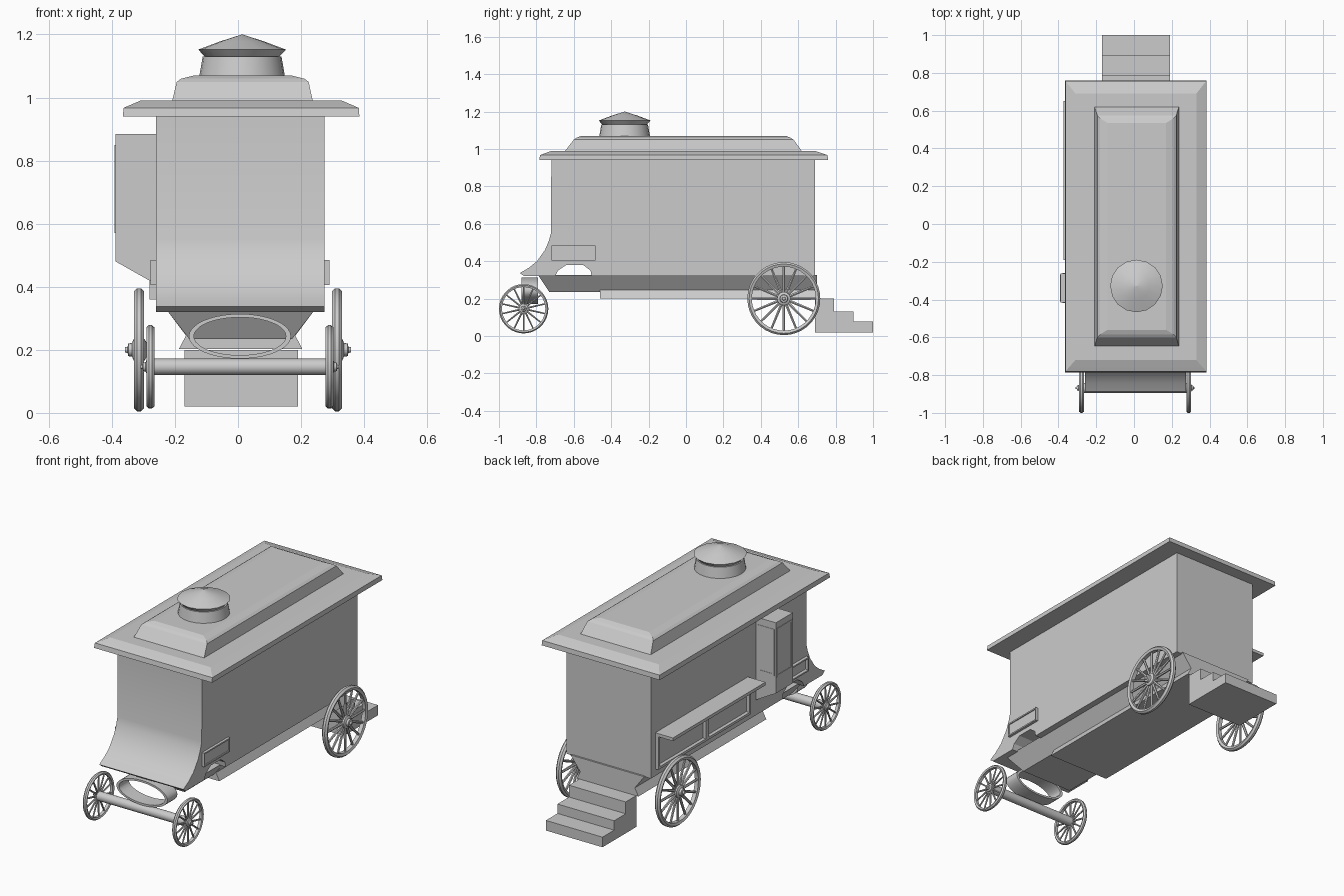
import bpy, bmesh, math
from mathutils import Matrix, Vector

if "Cube" in bpy.data.objects:
    bpy.data.objects.remove(bpy.data.objects["Cube"])


def finish(name, bm, smooth=None):
    bmesh.ops.recalc_face_normals(bm, faces=bm.faces)
    me = bpy.data.meshes.new(name)
    bm.to_mesh(me)
    bm.free()
    ob = bpy.data.objects.new(name, me)
    bpy.context.collection.objects.link(ob)
    if smooth:
        bpy.context.view_layer.objects.active = ob
        bpy.ops.object.select_all(action='DESELECT')
        ob.select_set(True)
        bpy.ops.object.shade_smooth_by_angle(angle=math.radians(smooth))
    return ob


def loft(bm, rings, closed=False):
    vs = [[bm.verts.new(p) for p in r] for r in rings]
    n = len(vs[0])
    pairs = list(zip(vs, vs[1:])) + ([(vs[-1], vs[0])] if closed else [])
    for a, b in pairs:
        for i in range(n):
            j = (i + 1) % n
            bm.faces.new((a[i], a[j], b[j], b[i]))
    if not closed:
        bm.faces.new(vs[0])
        bm.faces.new(vs[-1])


def prism(name, pts, axis, a, b, smooth=None):
    """Extrude a profile: axis x uses (y, z) points, axis y uses (x, z) points."""
    bm = bmesh.new()
    place = (lambda p, t: (t, *p)) if axis == 'x' else (lambda p, t: (p[0], t, p[1]))
    loft(bm, [[place(p, t) for p in pts] for t in (a, b)])
    return finish(name, bm, smooth)


def add_box(bm, x0, x1, y0, y1, z0, z1):
    loft(bm, [[(x0, y0, z), (x1, y0, z), (x1, y1, z), (x0, y1, z)] for z in (z0, z1)])


def box(name, *d):
    bm = bmesh.new()
    add_box(bm, *d)
    return finish(name, bm)


def tiers(name, rows):
    """Stack of rectangles (x0, x1, y0, y1, z) joined into one hull."""
    bm = bmesh.new()
    loft(bm, [[(x0, y0, z), (x1, y0, z), (x1, y1, z), (x0, y1, z)] for x0, x1, y0, y1, z in rows])
    return finish(name, bm)


def frame_x(name, x0, x1, y0, y1, z0, z1, w):
    """Rectangular trim lying on a side wall."""
    bm = bmesh.new()
    add_box(bm, x0, x1, y0, y1, z0, z0 + w)
    add_box(bm, x0, x1, y0, y1, z1 - w, z1)
    add_box(bm, x0, x1, y0, y0 + w, z0 + w, z1 - w)
    add_box(bm, x0, x1, y1 - w, y1, z0 + w, z1 - w)
    return finish(name, bm)


def turned(bm, prof, n, mat, closed=False):
    """Revolve (radius, height) points about local z, then place with mat."""
    loft(bm, [[mat @ Vector((r * math.cos(2 * math.pi * i / n), r * math.sin(2 * math.pi * i / n), h))
               for i in range(n)] for r, h in prof], closed)


def wheel(name, x, y, z, R, spokes, side):
    bm = bmesh.new()
    m = Matrix.Translation((x, y, z)) @ Matrix.Rotation(side * math.pi / 2, 4, 'Y')
    k = R / 0.195
    w, t = 0.0165 * k ** .7, 0.024 * k
    # rim and hub
    turned(bm, [(R - t, -w * .7), (R - t * .4, -w), (R, -w * .4), (R, w * .4),
                (R - t * .4, w), (R - t, w * .7)], 36, m, True)
    turned(bm, [(.022 * k, -.025 * k), (.036 * k, -.016 * k), (.036 * k, .016 * k), (.022 * k, .022 * k),
                (.02 * k, .034 * k), (.01 * k, .036 * k), (.008 * k, .045 * k)], 16, m)
    # spokes
    for i in range(spokes):
        s = m @ Matrix.Rotation(2 * math.pi * i / spokes, 4, 'Z') @ Matrix.Rotation(math.pi / 2, 4, 'Y')
        turned(bm, [(.0085 * k, .03 * k), (.0065 * k, R - t * .8)], 6, s)
    return finish(name, bm, 40)


# body: side profile with flared front and arch notch
body = [(.69, .94), (-.72, .94), (-.722, .55), (-.733, .51), (-.754, .46), (-.797, .40), (-.84, .365), (-.888, .337),
        (-.866, .32), (-.70, .32), (-.685, .35), (-.64, .38), (-.55, .38), (-.51, .35), (-.505, .32), (.69, .32)]
prism('body', body, 'x', -.26, .275, 25)

# roof and raised upper roof
tiers('roof', [(-.365, .385, -.785, .76, .94), (-.363, .383, -.78, .757, .967),
               (-.345, .365, -.76, .735, .975), (-.31, .33, -.72, .69, .99)])
tiers('upper_roof', [(-.21, .238, -.65, .622, .985), (-.194, .224, -.60, .575, .1 + .95),
                     (-.18, .21, -.585, .56, 1.06), (-.14, .17, -.56, .535, 1.07)])

# roof vent with conical cap
bm = bmesh.new()
at = Matrix.Translation((.013, -.328, 0))
turned(bm, [(.137, 1.06), (.125, 1.13)], 24, at)
turned(bm, [(.118, 1.13), (.123, 1.135), (.139, 1.152), (.07, 1.178), (.001, 1.2)], 16, at)
finish('roof_vent', bm, 30)

# underbody: slanted skirts that flare out again at the bottom
prism('underbody', [(-.225, .325), (-.165, .245), (-.188, .202), (.204, .202), (.182, .245), (.242, .325)], 'y', -.46, .70)
bm = bmesh.new()
loft(bm, [[(-.225, -.79, .325), (.242, -.79, .325), (.242, -.46, .325), (-.225, -.46, .325)],
          [(-.155, -.73, .235), (.172, -.73, .235), (.172, -.46, .235), (-.155, -.46, .235)]])
finish('front_underbody', bm)

# rear steps
prism('rear_steps', [(.69, .02), (1, .02), (1, .078), (.895, .078), (.895, .132), (.79, .132), (.79, .20), (.69, .20)],
      'x', -.17, .19)

# front leaf spring: elliptical band
bm = bmesh.new()
ell = lambda a, b, y: [(.006 + a * math.cos(i * math.pi / 20), y, .243 + b * math.sin(i * math.pi / 20)) for i in range(40)]
loft(bm, [ell(.162, .071, -.88), ell(.162, .071, -.79), ell(.146, .06, -.79), ell(.146, .06, -.88)], True)
finish('leaf_spring', bm, 40)

# front axle and wheels
bm = bmesh.new()
turned(bm, [(.026, -.275), (.026, .285)], 20, Matrix.Translation((0, -.868, .146)) @ Matrix.Rotation(math.pi / 2, 4, 'Y'))
finish('front_axle', bm, 40)
for label, s in (('left', -1), ('right', 1)):
    wheel('front_wheel_' + label, .006 + s * .284, -.868, .146, .132, 14, s)
    wheel('rear_wheel_' + label, s * .314, .523, .2, .195, 16, s)

# small framed panels near the front on both sides
frame_x('side_panel_right', .27, .29, -.72, -.485, .405, .485, .008)
box('side_panel_fill_right', .27, .284, -.715, -.49, .41, .48)
frame_x('side_panel_left', -.278, -.255, -.72, -.485, .405, .485, .008)

# serving shelf and the framed panels under it
box('shelf', -.372, -.255, -.19, .65, .55, .568)
for i, (y0, y1) in enumerate(((-.19, .205), (.205, .65))):
    frame_x('shelf_panel_%d' % i, -.28, -.255, y0, y1, .36, .55, .014)

# bay window box with sloping underside
prism('bay_box', [(-.388, .885), (-.388, .48), (-.255, .405), (-.255, .885)], 'y', -.415, -.262)
frame_x('bay_side_frame', -.391, -.386, -.41, -.267, .57, .85, .012)
for label, y in (('front', -.417), ('back', -.264)):
    bm = bmesh.new()
    for d in ((-.378, -.275, .578, .588), (-.378, -.275, .835, .845), (-.378, -.366, .588, .835), (-.285, -.275, .588, .835)):
        add_box(bm, d[0], d[1], y, y + .004, d[2], d[3])
    finish('bay_frame_' + label, bm)
